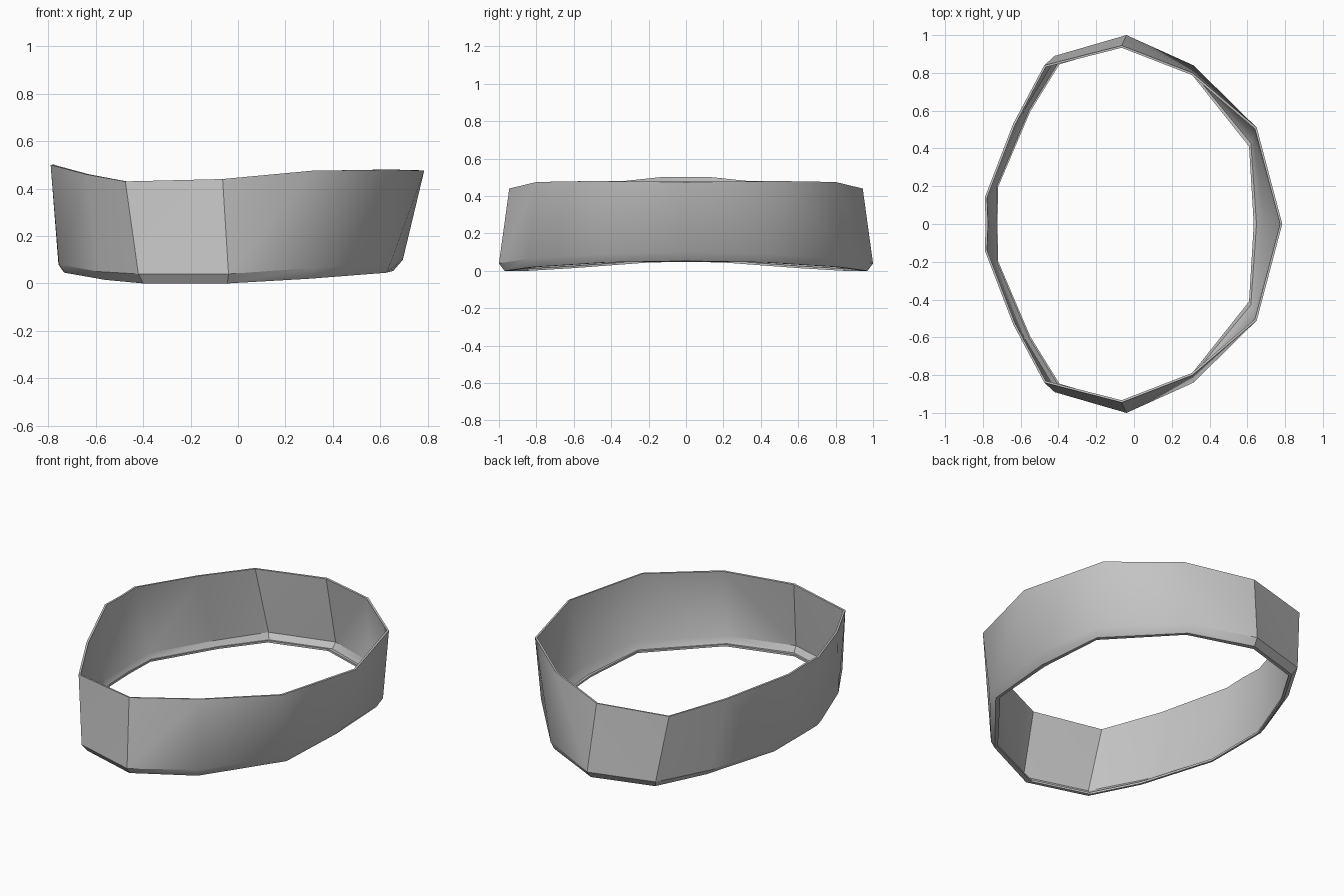
import bpy
import bmesh
import math

cube = bpy.data.objects.get("Cube")
if cube:
    bpy.data.objects.remove(cube, do_unlink=True)

metal = bpy.data.materials.new("plain_grey")
metal.use_nodes = True
grey = (0.55, 0.55, 0.55, 1.0)
metal.diffuse_color = grey
metal.node_tree.nodes["Principled BSDF"].inputs["Base Color"].default_value = grey

# Half of the band: each column runs rim, wall foot, underside corner, lip edge
columns = [
    [(0.785, 0, 0.475), (0.695, 0, 0.10), (0.655, 0, 0.053), (0.635, 0, 0.05)],
    [(0.65, 0.51, 0.48), (0.645, 0.46, 0.09), (0.625, 0.43, 0.045), (0.61, 0.41, 0.045)],
    [(0.31, 0.80, 0.475), (0.315, 0.84, 0.065), (0.305, 0.82, 0.02), (0.30, 0.80, 0.02)],
    [(-0.065, 0.945, 0.44), (-0.04, 1.0, 0.04), (-0.045, 0.97, 0.0), (-0.06, 0.945, 0.0)],
    [(-0.475, 0.84, 0.43), (-0.42, 0.89, 0.04), (-0.40, 0.865, 0.0), (-0.395, 0.845, 0.0)],
    [(-0.64, 0.53, 0.46), (-0.59, 0.61, 0.05), (-0.56, 0.605, 0.015), (-0.55, 0.595, 0.015)],
    [(-0.79, 0.14, 0.50), (-0.755, 0.21, 0.08), (-0.73, 0.205, 0.045), (-0.72, 0.195, 0.045)],
    [(-0.785, 0, 0.50), (-0.757, 0, 0.08), (-0.735, 0, 0.048), (-0.722, 0, 0.048)],
]

bm = bmesh.new()
grid = [[bm.verts.new(p) for p in col] for col in columns]
for a, b in zip(grid, grid[1:]):
    # Wall panels fold along a diagonal
    bm.faces.new((a[0], a[1], b[1]))
    bm.faces.new((a[0], b[1], b[0]))
    # Turned-in lower lip
    for k in (1, 2):
        bm.faces.new((a[k], a[k + 1], b[k + 1], b[k]))
mesh = bpy.data.meshes.new("oval_band")
bm.to_mesh(mesh)
bm.free()
mesh.materials.append(metal)

band = bpy.data.objects.new("oval_band", mesh)
bpy.context.collection.objects.link(band)
for o in bpy.context.selected_objects:
    o.select_set(False)
bpy.context.view_layer.objects.active = band
band.select_set(True)

# Mirror to the full oval, then thicken the sheet inwards
mirror = band.modifiers.new("mirror", "MIRROR")
mirror.use_axis = (False, True, False)
shell = band.modifiers.new("shell", "SOLIDIFY")
shell.thickness = 0.012
shell.offset = -1
for name in ("mirror", "shell"):
    bpy.ops.object.modifier_apply(modifier=name)
bpy.ops.object.shade_smooth_by_angle(angle=math.radians(32))
